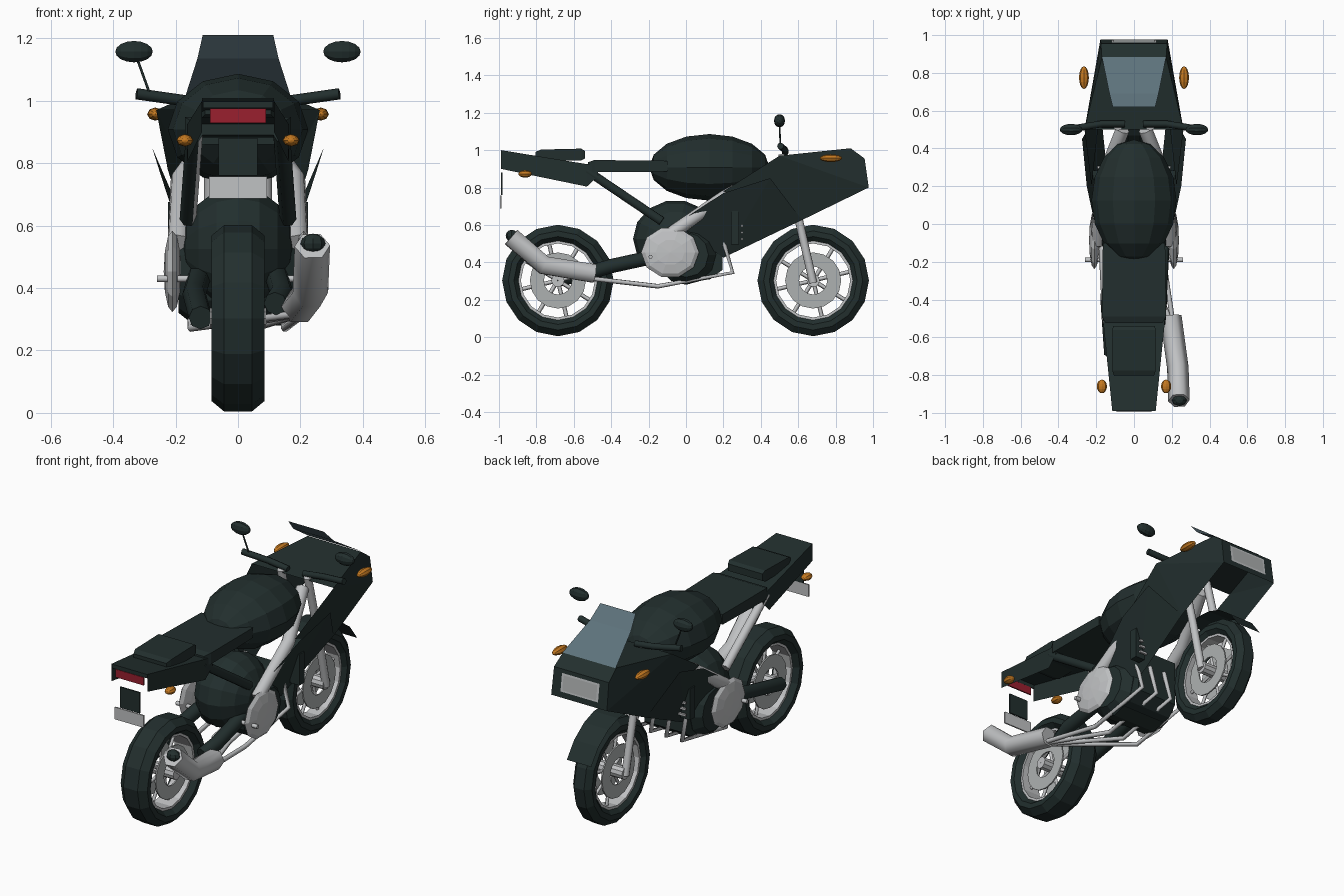
import bpy, bmesh, math
from mathutils import Vector, Matrix

if "Cube" in bpy.data.objects:
    bpy.data.objects.remove(bpy.data.objects["Cube"], do_unlink=True)


def material(name, r, g, b):
    m = bpy.data.materials.new(name)
    m.use_nodes = True
    m.diffuse_color = (r, g, b, 1)
    m.node_tree.nodes["Principled BSDF"].inputs["Base Color"].default_value = (r, g, b, 1)
    return m


DARK = material("dark body", .016, .028, .027)
SILVER = material("silver metal", .53, .54, .55)
GREY = material("grey lens", .42, .44, .44)
GLASS = material("blue grey glass", .11, .17, .2)
AMBER = material("amber", .55, .19, .015)
RED = material("red lamp", .32, .014, .028)
SIDES = (("left", 1), ("right", -1))


def finish(name, bm, mat):
    bmesh.ops.recalc_face_normals(bm, faces=bm.faces)
    me = bpy.data.meshes.new(name)
    bm.to_mesh(me)
    bm.free()
    me.materials.append(mat)
    ob = bpy.data.objects.new(name, me)
    bpy.context.collection.objects.link(ob)
    return ob


def sheet(name, mat, faces):
    """Panels given as lists of corner points."""
    bm = bmesh.new()
    for f in faces:
        bm.faces.new([bm.verts.new(p) for p in f])
    bmesh.ops.remove_doubles(bm, verts=bm.verts, dist=.0005)
    return finish(name, bm, mat)


def loft(name, mat, sections, open_below=False):
    """Rectangular sections: y, half width, low z, high z."""
    bm = bmesh.new()
    rings = [[bm.verts.new(p) for p in ((-w, y, a), (w, y, a), (w, y, b), (-w, y, b))]
             for y, w, a, b in sections]
    for p, q in zip(rings, rings[1:]):
        for i in range(1 if open_below else 0, 4):
            j = (i + 1) % 4
            bm.faces.new((p[i], p[j], q[j], q[i]))
    if not open_below:
        bm.faces.new(rings[0])
    bm.faces.new(rings[-1])
    return finish(name, bm, mat)


def box(name, mat, centre, size):
    bm = bmesh.new()
    bmesh.ops.create_cube(bm, size=1, matrix=Matrix.Translation(centre) @ Matrix.Diagonal((*size, 1)))
    return finish(name, bm, mat)


def ellipsoid(name, mat, centre, radii, axis="Z", seg=12, rings=8):
    """Low-poly ball whose poles lie on the given axis."""
    turn = {"X": Matrix.Rotation(math.pi / 2, 4, "Y"), "Y": Matrix.Rotation(math.pi / 2, 4, "X"),
            "Z": Matrix.Identity(4)}[axis]
    bm = bmesh.new()
    bmesh.ops.create_uvsphere(bm, u_segments=seg, v_segments=rings, radius=1)
    bmesh.ops.transform(bm, verts=bm.verts,
                        matrix=Matrix.Translation(centre) @ Matrix.Diagonal((*radii, 1)) @ turn)
    return finish(name, bm, mat)


def tube(name, mat, points, radius, res=2):
    """Straight-jointed capped tube through the points."""
    cu = bpy.data.curves.new(name, "CURVE")
    cu.dimensions = "3D"
    cu.bevel_depth, cu.bevel_resolution, cu.use_fill_caps = radius, res, True
    sp = cu.splines.new("POLY")
    sp.points.add(len(points) - 1)
    for p, co in zip(sp.points, points):
        p.co = (*co, 1)
    tmp = bpy.data.objects.new(name, cu)
    me = bpy.data.meshes.new_from_object(tmp)
    bpy.data.objects.remove(tmp)
    me.materials.clear()
    me.materials.append(mat)
    ob = bpy.data.objects.new(name, me)
    bpy.context.collection.objects.link(ob)
    return ob


def lathe(name, mat, centre, profile, seg=16):
    """Closed profile of (x, radius) turned about the wheel axle."""
    bm = bmesh.new()
    c = Vector(centre)
    rings = []
    for k in range(seg):
        a = 2 * math.pi * k / seg
        rings.append([bm.verts.new(c + Vector((x, r * math.cos(a), r * math.sin(a)))) for x, r in profile])
    n = len(profile)
    for k in range(seg):
        p, q = rings[k], rings[(k + 1) % seg]
        for i in range(n):
            j = (i + 1) % n
            bm.faces.new((p[i], p[j], q[j], q[i]))
    return finish(name, bm, mat)


def band(x0, x1, r0, r1):
    return [(x0, r0), (x0, r1), (x1, r1), (x1, r0)]


# Wheels: the front one is narrower
for end, y, w in (("rear", -.685, .085), ("front", .68, .06)):
    c = (0, y, .303)
    half = [(w * .65, .212), (w, .235), (w, .265), (w * .53, .298)]
    lathe(end + "_tyre", DARK, c, half + [(-x, r) for x, r in reversed(half)])
    lathe(end + "_rim", SILVER, c, band(-w * .65, w * .65, .198, .216))
    lathe(end + "_hub", SILVER, c, band(-.09, .09, .002, .035), 10)
    for side, s in SIDES:
        lathe(f"{end}_{side}_brake_disc", GREY, c, band(s * w * .6, s * (w * .6 + .008), .075, .15))
    for k in range(8):
        a = math.pi * (k + .3) / 4
        d = Vector((0, math.cos(a), math.sin(a)))
        tube(f"{end}_spoke_{k}", SILVER, [Vector(c) + d * .03, Vector(c) + d * .2], .011, 0)

# Tail, seats, rear lamp and number plate
loft("tail", DARK, [(-.99, .115, .90, 1.0), (-.53, .162, .805, .925), (-.47, .165, .86, .92)], True)
loft("passenger_pad", DARK, [(-.805, .105, .955, .99), (-.775, .115, .945, 1.003),
                             (-.56, .115, .945, 1.008), (-.54, .11, .955, .995)])
loft("seat", DARK, [(-.525, .15, .89, .935), (-.49, .17, .882, .947), (-.1, .165, .885, .943)])
box("tail_lamp", RED, (0, -.986, .952), (.18, .008, .046))
box("tail_rim", DARK, (0, -.986, .987), (.225, .006, .022))
box("mud_flap", DARK, (0, -.985, .82), (.125, .008, .12))
box("number_plate", SILVER, (0, -.99, .722), (.185, .008, .07))

# Tank and engine
ellipsoid("tank", DARK, (0, .125, .908), (.225, .322, .178), "Y")
ellipsoid("engine_upper", DARK, (0, -.055, .525), (.18, .228, .208), "X", 14)
lathe("crankcase", DARK, (0, .0, .44), [(-.19, .002), (-.19, .12), (-.14, .16), (.14, .16), (.19, .12), (.19, .002)], 12)
loft("cylinder_block", DARK, [(.0, .15, .29, .6), (.13, .14, .31, .62), (.195, .13, .36, .62)])

# Paired chassis parts
for side, s in SIDES:
    ellipsoid(side + "_engine_cover", SILVER, (s * .21, -.085, .453), (.028, .155, .137), "X", 10, 6)
    tube(side + "_foot_peg", SILVER, [(s * .13, -.19, .43), (s * .26, -.19, .43)], .012, 1)
    tube(side + "_main_beam", SILVER, [(s * .06, .5, .91), (s * .18, .2, .745), (s * .19, -.1, .54)], .037)
    arm_end = -.5 if s > 0 else -.69
    tube(side + "_swing_arm", DARK, [(s * .12, arm_end, .35 if s > 0 else .305),
                                     (s * .14, -.4, .38), (s * .12, -.08, .45)], .038)
    strut = tube(side + "_seat_strut", DARK if s > 0 else SILVER,
                 [(s * .14, -.53, .89), (s * .16, -.13, .62)], .027, 1)
    if s < 0:
        strut.data.materials.append(DARK)
        for p in strut.data.polygons:
            p.material_index = int(p.normal.y < -.3)
    # Fork, handlebar and mirror
    tube(side + "_fork", SILVER, [(s * .088, .68, .29), (s * .088, .605, .62), (s * .085, .515, .98)], .022)
    tube(side + "_handlebar", DARK, [(s * .05, .53, .985), (s * .17, .53, 1.0), (s * .325, .505, 1.022)], .018)
    ellipsoid(side + "_mirror", DARK, (s * .333, .5, 1.157), (.06, .03, .036), "X", 10, 8)
    ellipsoid(side + "_front_indicator", AMBER, (s * .265, .775, .957), (.026, .06, .021), "Y", 8, 8)
    ellipsoid(side + "_rear_indicator", AMBER, (s * .17, -.86, .873), (.027, .036, .02), "Y", 8, 8)

    # Side fairing: front panel and the flared rear wing, both leaning inward at the bottom
    top_rear, top_front = (s * .262, .5, .97), (s * .17, .88, 1.01)
    nose_top, nose_low = (s * .175, .955, .955), (s * .178, .977, .80)
    mid_low, low_tip = (s * .178, .62, .626), (s * .135, .2, .425)
    rear_tip, wing_edge, wing_top = (s * .195, -.06, .6), (s * .25, .2, .77), (s * .275, .45, .85)
    sheet(side + "_fairing", DARK, [
        [top_rear, top_front, nose_top, nose_low], [top_rear, nose_low, mid_low],
        [top_rear, mid_low, (s * .225, .2, .78)]])
    sheet(side + "_fairing_wing", DARK, [
        [wing_top, mid_low, low_tip], [wing_top, low_tip, wing_edge], [wing_edge, low_tip, rear_tip]])
    box(side + "_side_vent", DARK, (s * .195, .262, .585), (.06, .045, .18))
    for k in range(3):
        box(f"{side}_cooling_fin_{k}", SILVER, (s * .18, .3, .525 + .035 * k), (.06, .012, .012))

tube("mirror_stem", DARK, [(-.28, .505, 1.015), (-.325, .5, 1.14)], .0045, 1)

# Fairing top, nose and headlamp
sheet("fairing_top", DARK, [
    [(-.262, .5, .97), (.262, .5, .97), (.17, .88, 1.01), (-.17, .88, 1.01)],
    [(-.17, .88, 1.01), (.17, .88, 1.01), (.175, .955, .955), (-.175, .955, .955)],
    [(-.175, .955, .955), (.175, .955, .955), (.178, .977, .8), (-.178, .977, .8)]])
sheet("headlamp_frame", SILVER, [[(-.12, .961, .935), (.12, .961, .935), (.12, .975, .833), (-.12, .975, .833)]])
sheet("headlamp", GREY, [[(-.108, .964, .925), (.108, .964, .925), (.108, .976, .843), (-.108, .976, .843)]])
sheet("windscreen", GLASS, [
    [(-.17, .885, 1.01), (.17, .885, 1.01), (.13, .69, 1.135), (-.13, .69, 1.135)],
    [(-.13, .69, 1.135), (.13, .69, 1.135), (.113, .62, 1.21), (-.113, .62, 1.21)]])

# Front mudguard following the wheel
arc = [(.56, .625), (.64, .642), (.73, .637), (.82, .605), (.91, .54), (.977, .45)]
sheet("front_mudguard", DARK, [
    [(-.078, *p), (.078, *p), (.078, *q), (-.078, *q)] for p, q in zip(arc, arc[1:])])

# Exhaust headers and silencer
for k in range(4):
    x = -.15 + .1 * k
    tube(f"exhaust_header_{k}", SILVER, [(x, .195, .53), (x, .25, .345), (x, -.15, .272),
                                         (.17 + .012 * k, -.52, .315)], .013, 1)
tube("silencer", SILVER, [(.195, -.49, .34), (.232, -.76, .385), (.238, -.935, .535)], .057, 1)
ellipsoid("silencer_outlet", DARK, (.24, -.932, .542), (.04, .032, .032), "Z", 8, 6)
